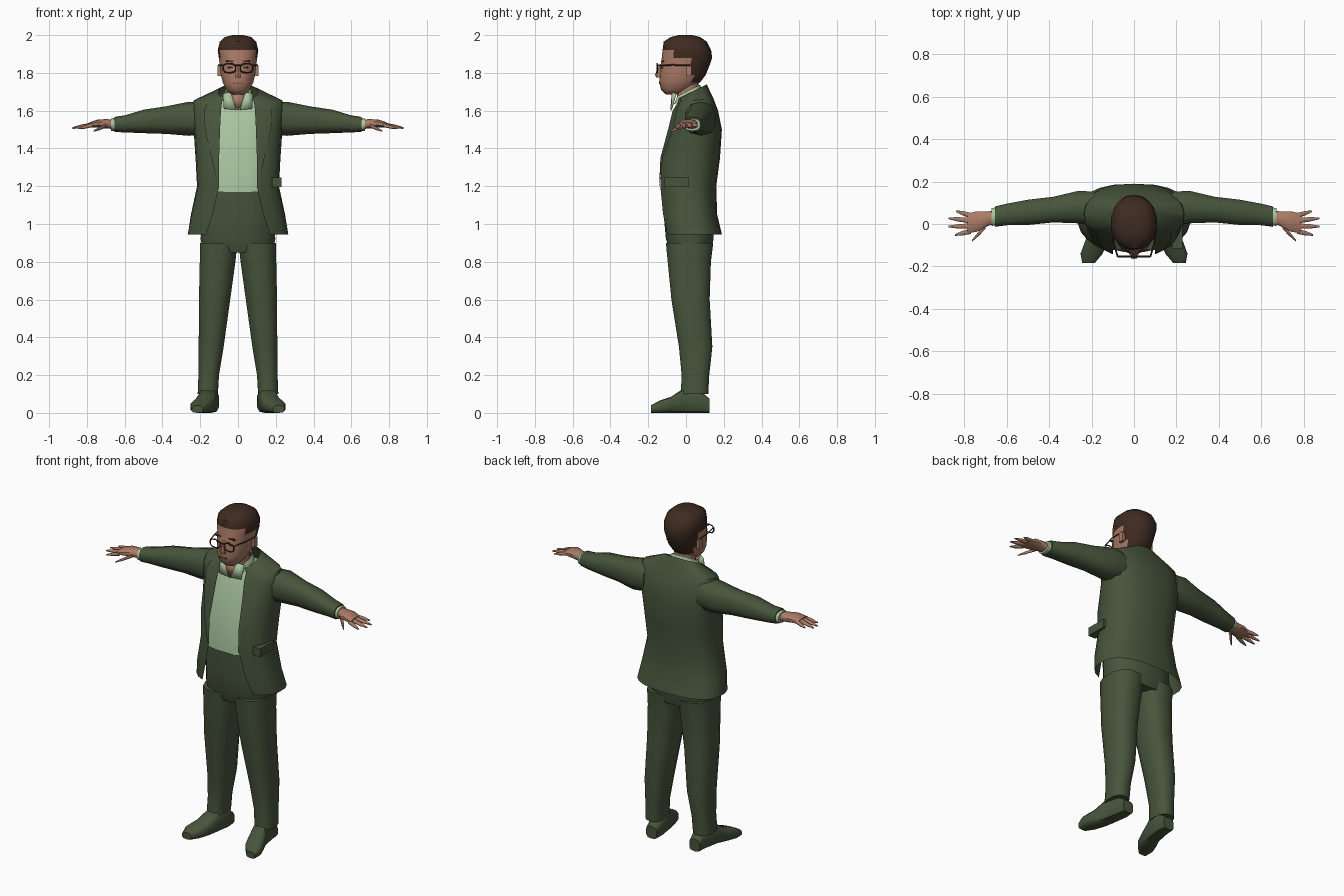
import bpy, bmesh
from math import pi, cos, sin, acos, copysign, radians
from mathutils import Vector

old = bpy.data.objects.get("Cube")
if old:
    bpy.data.objects.remove(old, do_unlink=True)


def material(name, *rgb):
    mat = bpy.data.materials.new(name)
    mat.use_nodes = True
    mat.diffuse_color = (*rgb, 1)
    shader = mat.node_tree.nodes["Principled BSDF"]
    shader.inputs["Base Color"].default_value = (*rgb, 1)
    shader.inputs["Roughness"].default_value = 0.9
    return mat


SUIT = material("suit green", .063, .09, .045)
SHIRT = material("pale green shirt", .40, .56, .35)
SKIN = material("skin", .41, .20, .135)
HAIR = material("dark brown hair", .048, .024, .015)
FRAME = material("glasses brown", .06, .028, .02)
LIP = material("lip", .25, .10, .075)
SQUARE = 0.8  # exponent that makes the ellipses slightly boxy


def power(v, e):
    return copysign(abs(v) ** e, v)


def finish(name, bm, mat):
    bmesh.ops.recalc_face_normals(bm, faces=bm.faces)
    mesh = bpy.data.meshes.new(name)
    bm.to_mesh(mesh)
    bm.free()
    for poly in mesh.polygons:
        poly.use_smooth = True
    mesh.set_sharp_from_angle(angle=radians(48))
    mesh.materials.append(mat)
    obj = bpy.data.objects.new(name, mesh)
    bpy.context.collection.objects.link(obj)
    return obj


def loft(name, rings, mat, closed=True):
    """Skin a list of equal point rings; closed rings get end caps."""
    bm = bmesh.new()
    loops = [[bm.verts.new(p) for p in r] for r in rings]
    n = len(loops[0])
    for low, high in zip(loops, loops[1:]):
        for i in range(n if closed else n - 1):
            j = (i + 1) % n
            bm.faces.new((low[i], low[j], high[j], high[i]))
    if closed:
        bm.faces.new(loops[0])
        bm.faces.new(loops[-1])
    return finish(name, bm, mat)


def ring(center, u, v, n=10, e=SQUARE):
    """Closed boxy ellipse spanned by the half axes u and v."""
    c, u, v = Vector(center), Vector(u), Vector(v)
    angles = [2 * pi * (i + .5) / n for i in range(n)]
    return [c + u * power(cos(t), e) + v * power(sin(t), e) for t in angles]


def level(z, w, front, back, x=0, n=12, e=SQUARE):
    """Horizontal ring given by half width, front y and back y."""
    return ring((x, (front + back) / 2, z), (w, 0, 0), (0, (back - front) / 2, 0), n, e)


def arc(row, grow=0, end=None, side=1, n=19):
    """Open band from the front edge round the back, or only as far as x = end."""
    z, w, front, back, edge, tilt = row
    w, mid, depth = w + grow, (front + back) / 2, (back - front) / 2 + grow
    first = -acos((edge / w) ** (1 / SQUARE))
    last = pi - first if end is None else -acos((end / w) ** (1 / SQUARE))
    points = []
    for i in range(n):
        t = first + (last - first) * i / (n - 1)
        y = depth * power(sin(t), SQUARE)
        points.append((side * w * power(cos(t), SQUARE), mid + y, z + tilt * y))
    return points


def box(name, center, size, mat):
    bm = bmesh.new()
    bmesh.ops.create_cube(bm, size=1)
    for v in bm.verts:
        v.co = Vector(a * b for a, b in zip(v.co, size)) + Vector(center)
    return finish(name, bm, mat)


def tube(name, points, radius, mat, cyclic=False):
    curve = bpy.data.curves.new(name, 'CURVE')
    curve.dimensions = '3D'
    curve.bevel_depth = radius
    curve.bevel_resolution = 0
    spline = curve.splines.new('POLY')
    spline.points.add(len(points) - 1)
    for target, p in zip(spline.points, points):
        target.co = (*p, 1)
    spline.use_cyclic_u = cyclic
    curve.materials.append(mat)
    obj = bpy.data.objects.new(name, curve)
    bpy.context.collection.objects.link(obj)


def plate(name, points, mat):
    bm = bmesh.new()
    bm.faces.new([bm.verts.new(p) for p in points])
    obj = finish(name, bm, mat)
    obj.modifiers.new("thickness", 'SOLIDIFY').thickness = .005


# Open jacket: z, half width, front, back, opening, tilt
coat = [(.945, .268, -.12, .19, .17, 0), (1.05, .25, -.135, .165, .135, 0),
        (1.2, .217, -.145, .16, .10, 0), (1.35, .225, -.138, .18, .10, 0),
        (1.5, .235, -.095, .19, .095, 0), (1.6, .245, -.068, .17, .09, 0),
        (1.655, .235, -.04, .145, .085, .1), (1.70, .105, -.045, .11, .07, .5)]
loft("jacket", [arc(r) for r in coat], SUIT, closed=False)
box("pocket_flap", (.205, -.05, 1.22), (.05, .13, .05), SUIT)

# Shirt body sits just inside the jacket
shirt = [level(z, w - .015, f + .012, b - .015, n=20) for z, w, f, b, _, _ in coat[2:-1]]
shirt[0] = [p - Vector((0, 0, .03)) for p in shirt[0]]
shirt.append(level(1.675, .07, -.045, .08, n=20))
loft("shirt", shirt, SHIRT)
collar = [(1.665, .083, -.07, .085, .04, .45), (1.705, .07, -.055, .075, .045, .5)]
loft("shirt_collar", [arc(r) for r in collar], SHIRT, closed=False)
plate("open_neck", [(-.045, -.068, 1.685), (.045, -.068, 1.685), (0, -.077, 1.6)], SKIN)

# Trousers: hips, then each leg below
loft("trouser_hips", [level(.85, .19, -.085, .13), level(.92, .203, -.11, .15),
                      level(1.03, .2, -.12, .15), level(1.18, .18, -.128, .13)], SUIT)
legs = [(.1, .16, .055, -.03, .12), (.2, .155, .056, -.025, .125),
        (.35, .142, .068, -.04, .142), (.6, .124, .085, -.08, .128),
        (.8, .108, .097, -.10, .135), (.9, .102, .102, -.11, .148)]
shoes = [(.125, .145, .035, .075), (.07, .145, .045, .12), (-.02, .16, .048, .125),
         (-.08, .178, .054, .085), (-.14, .2, .054, .065), (-.185, .215, .03, .04)]

# Arms and hands: x, y, z, half depth, half height
sleeve = [(.18, .07, 1.56, .085, .085), (.26, .08, 1.557, .08, .09),
          (.38, .068, 1.55, .063, .073), (.5, .055, 1.543, .062, .062),
          (.6, .045, 1.53, .053, .045), (.655, .035, 1.527, .05, .04)]
cuff = [(.62, .04, 1.528, .044, .035), (.672, .033, 1.526, .044, .033)]
hand = [(.64, .035, 1.526, .03, .024), (.69, .025, 1.53, .036, .025),
        (.74, .012, 1.532, .05, .022), (.785, .003, 1.525, .048, .014)]
fingers = [((.77, .04, 1.527), (.84, .06, 1.515)), ((.775, .016, 1.527), (.875, .027, 1.51)),
           ((.775, -.01, 1.525), (.875, -.012, 1.507)), ((.77, -.034, 1.523), (.845, -.052, 1.505)),
           ((.70, -.01, 1.52), (.765, -.08, 1.492))]


def limb(name, rows, side, mat):
    loft(name, [ring((side * x, y, z), (0, a, 0), (0, 0, b)) for x, y, z, a, b in rows], mat)


for side, label in ((1, "left"), (-1, "right")):
    loft(label + "_trouser_leg", [level(z, w, f, b, side * x) for z, x, w, f, b in legs], SUIT)
    loft(label + "_shoe", [ring((side * x, y, top / 2), (w, 0, 0), (0, 0, top / 2), e=.6)
                           for y, x, w, top in shoes], SUIT)
    limb(label + "_sleeve", sleeve, side, SUIT)
    limb(label + "_shirt_cuff", cuff, side, SHIRT)
    limb(label + "_hand", hand, side, SKIN)
    for start, tip in fingers:
        rows = []
        for t, r in ((0, .013), (.55, .011), (1, .004)):
            rows.append((*Vector(start).lerp(Vector(tip), t), r, r * .8))
        limb(label + "_finger", rows, side, SKIN)
    # Lapels and shirt collar points
    outer = (.106, .14, .175, .18, .16, .09)
    loft(label + "_lapel", [arc(r, .006, x, side, 4) for r, x in zip(coat[2:], outer)],
         SUIT, closed=False)
    plate(label + "_collar_point", [(side * x, y, z) for x, y, z in (
        (.04, -.075, 1.70), (.08, -.055, 1.69), (.075, -.078, 1.61), (.01, -.083, 1.605))], SHIRT)

# Head, with the hair coloured above the hairline
head = [(1.685, .035, -.105, -.02), (1.71, .062, -.132, .02), (1.75, .082, -.142, .075),
        (1.79, .092, -.14, .105), (1.84, .098, -.135, .125), (1.88, .103, -.128, .138),
        (1.92, .109, -.124, .133), (1.965, .098, -.118, .11), (1.99, .07, -.08, .075),
        (2.0, .03, -.04, .035)]
skull = loft("head", [level(*r, n=18, e=.9) for r in head], SKIN)
skull.data.materials.append(HAIR)
for face in skull.data.polygons:
    c = face.center
    hairline = -.07 if c.z > 1.88 else .02
    if c.z > 1.92 or (c.z > 1.75 and c.y > hairline):
        face.material_index = 1
loft("neck", [level(1.6, .06, -.05, .07), level(1.68, .055, -.05, .065),
              level(1.77, .06, -.06, .07)], SKIN)

# Face details
loft("nose", [level(1.775, .018, -.158, -.12, n=6), level(1.79, .016, -.165, -.12, n=6),
              level(1.845, .008, -.14, -.12, n=6)], SKIN)
box("mouth", (0, -.14, 1.745), (.045, .008, .008), LIP)
tube("glasses_bridge", [(-.014, -.158, 1.84), (.014, -.158, 1.84)], .004, FRAME)
for side, label in ((1, "left"), (-1, "right")):
    rim = ring((side * .046, -.153, 1.825), (.034, 0, 0), (0, 0, .025), 10)
    tube(label + "_glasses_rim", rim, .004, FRAME, True)
    tube(label + "_glasses_arm", [(side * .078, -.153, 1.84), (side * .1, -.07, 1.842),
                                  (side * .104, .02, 1.84)], .004, FRAME)
    box(label + "_eye", (side * .04, -.127, 1.828), (.026, .008, .01), HAIR)
    box(label + "_eyebrow", (side * .042, -.122, 1.862), (.045, .009, .008), HAIR)
    box(label + "_ear", (side * .1, .015, 1.81), (.018, .03, .055), SKIN)
